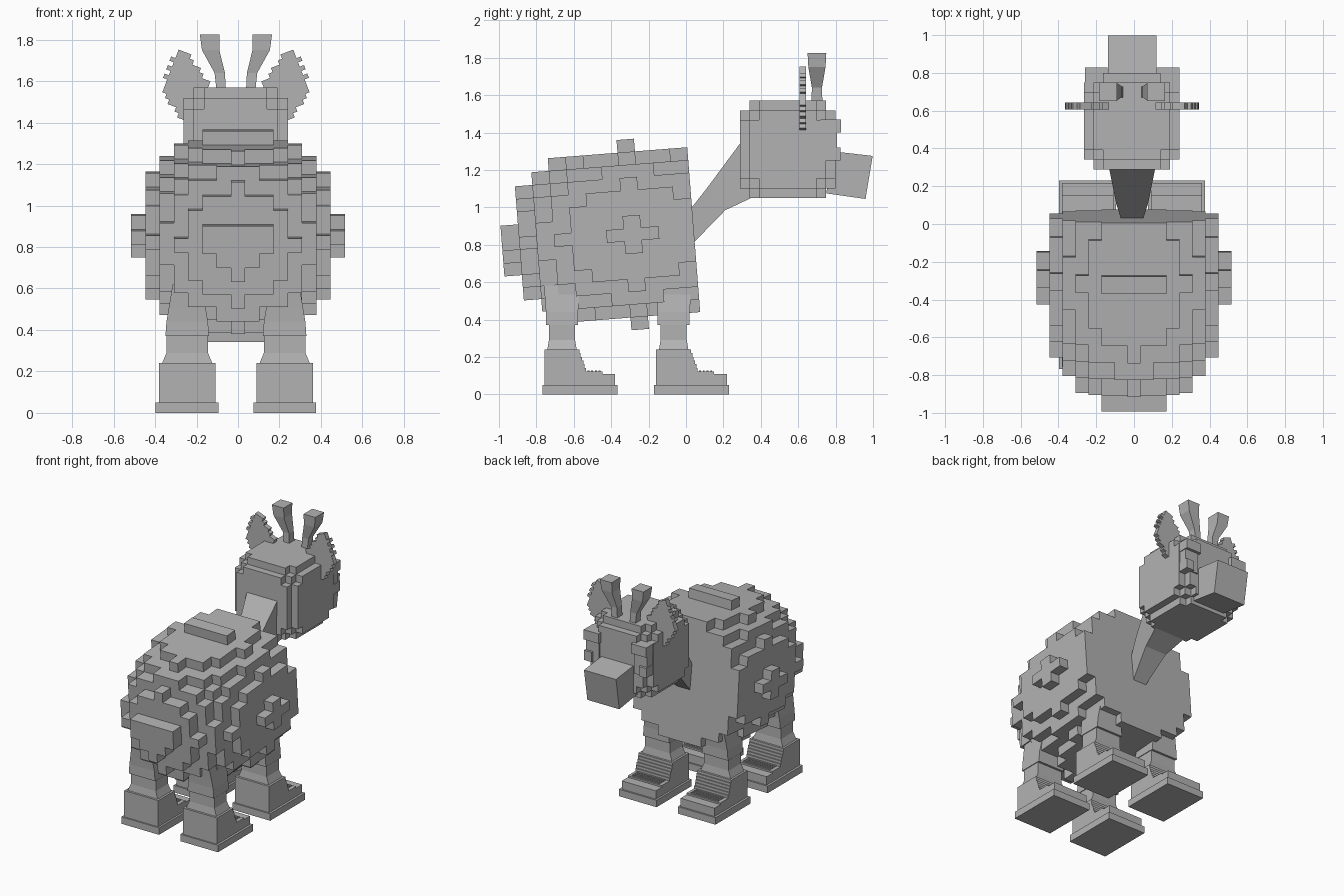
import bpy, bmesh, math
from mathutils import Matrix, Vector

if "Cube" in bpy.data.objects:
    bpy.data.objects.remove(bpy.data.objects["Cube"])

grey = bpy.data.materials.new("plain grey")
grey.use_nodes = True
grey.diffuse_color = (0.45, 0.45, 0.45, 1)
grey.node_tree.nodes["Principled BSDF"].inputs["Base Color"].default_value = grey.diffuse_color
MID = -0.01  # mirror line of head and legs


def finish(name, bm, matrix=None):
    if matrix is not None:
        bm.transform(matrix)
    bmesh.ops.recalc_face_normals(bm, faces=bm.faces)
    mesh = bpy.data.meshes.new(name)
    bm.to_mesh(mesh)
    bm.free()
    mesh.materials.append(grey)
    obj = bpy.data.objects.new(name, mesh)
    bpy.context.scene.collection.objects.link(obj)
    return obj


def side_matrix(s):
    return Matrix.Translation((MID, 0, 0)) @ Matrix.Diagonal((s, 1, 1, 1))


def voxels(name, cells, size, matrix):
    """Outer skin of a set of grid cells centred on whole numbers."""
    bm = bmesh.new()
    cache = {}

    def vert(p):
        if p not in cache:
            cache[p] = bm.verts.new([(c / 2) * d for c, d in zip(p, size)])
        return cache[p]

    for cell in cells:
        for axis in range(3):
            for step in (-1, 1):
                near = list(cell)
                near[axis] += step
                if tuple(near) in cells:
                    continue
                quad = []
                for a, b in ((-1, -1), (1, -1), (1, 1), (-1, 1)):
                    p = [2 * c for c in cell]
                    p[axis] += step
                    p[(axis + 1) % 3] += a * step
                    p[(axis + 2) % 3] += b
                    quad.append(vert(tuple(p)))
                bm.faces.new(quad)
    return finish(name, bm, matrix)


def loft(name, rings, matrix=None):
    """Skin a row of point rings and cap both ends."""
    bm = bmesh.new()
    rows = [[bm.verts.new(p) for p in ring] for ring in rings]
    for a, b in zip(rows, rows[1:]):
        for i in range(len(a)):
            j = (i + 1) % len(a)
            bm.faces.new((a[i], a[j], b[j], b[i]))
    bm.faces.new(rows[0])
    bm.faces.new(rows[-1])
    return finish(name, bm, matrix)


def rect(x, y, z, hx, hy):
    return [(x - hx, y - hy, z), (x + hx, y - hy, z), (x + hx, y + hy, z), (x - hx, y + hy, z)]


def box(name, x, y, z, matrix=None):
    cx, cy, hx, hy = sum(x) / 2, sum(y) / 2, (x[1] - x[0]) / 2, (y[1] - y[0]) / 2
    return loft(name, [rect(cx, cy, h, hx, hy) for h in z], matrix)


def extrude_x(name, profile, hx, matrix):
    return loft(name, [[(x, y, z) for y, z in profile] for x in (-hx, hx)], matrix)


# Body: blocky ball with a flat chest and small raised caps
def in_body(i, j, k):
    if abs(i) == 7:
        return abs(j) + abs(k) <= 1
    if abs(k) == 7:
        return j == 0 and abs(i) <= 2
    if j == -7:
        return -2 <= k <= 1 and abs(i) <= min(2, k + 2)
    return i * i + j * j + k * k <= 52


span = range(-7, 8)
body_cells = {(i, j, k) for i in span for j in range(-7, 4) for k in span if in_body(i, j, k)}
voxels("body", body_cells, (0.0687, 0.0935, 0.068),
       Matrix.Translation((0, -0.285, 0.855)) @ Matrix.Rotation(math.radians(4.5), 4, 'X'))

# Neck: tapered, widening into the head
neck = [(0.0, 0.96, 0.03, 0.80, 0.05), (0.11, 1.10, 0.21, 0.985, 0.085), (0.31, 1.37, 0.37, 1.06, 0.125)]
loft("neck", [[(MID - w, y, z), (MID + w, y, z), (MID + w, v, u), (MID - w, v, u)]
              for y, z, v, u, w in neck])

# Head: cube with notched edges and corners
n = range(10)
head_cells = {(i, j, k) for i in n for j in n for k in n
              if sum(min(c, 9 - c, 2) for c in (i, j, k)) >= 3}
voxels("head", head_cells, (0.0505, 0.051, 0.052),
       Matrix.Translation((MID - 0.0015 - 4.5 * 0.0505, 0.315, 1.076)))

# Snout
extrude_x("snout", [(0.78, 1.30), (0.998, 1.275), (0.96, 1.045), (0.75, 1.075)], 0.128, side_matrix(1))

# Ear outline: first and last cell of each row, from tip to root
ear_rows = [(-4, -2), (-4, -1), (-5, 1), (-4, 2), (-5, 4), (-4, 4), (-5, 4),
            (-4, 4), (-4, 4), (-4, 4), (-3, 4), (-2, 4), (0, 4), (1, 3)]
ear_cells = {(i, 0, 6 - r) for r, (a, b) in enumerate(ear_rows) for i in range(a, b + 1)}
ear_pose = Matrix.Translation((-0.235, 0.625, 1.583)) @ Matrix.Rotation(math.radians(21), 4, 'Y')

for s, side in ((1, "left"), (-1, "right")):
    m = side_matrix(s)
    voxels(side + "_ear", ear_cells, (0.022, 0.035, 0.022), side_matrix(-s if s < 0 else s)
           @ ear_pose if s > 0 else m @ ear_pose)
    # Horn: thin stalk with a leaning, wider tip
    loft(side + "_horn", [rect(0.07, 0.70, 1.54, 0.022, 0.03), rect(0.078, 0.70, 1.64, 0.025, 0.027),
                          rect(0.122, 0.70, 1.75, 0.042, 0.046), rect(0.127, 0.70, 1.825, 0.047, 0.05)], m)
    # Eye with heavy lid
    box(side + "_eye", (0.14, 0.245), (0.72, 0.808), (1.25, 1.40), m)
    box(side + "_eyelid", (0.13, 0.25), (0.72, 0.828), (1.40, 1.47), m)
    box(side + "_cheek", (0.19, 0.25), (0.72, 0.825), (1.25, 1.32), m)

    for pair, y in (("front", 0.0), ("hind", -0.597)):
        pose = m @ Matrix.Translation((0.235, y, 0))
        part = side + "_" + pair
        # Sole
        box(part + "_sole", (-0.15, 0.152), (-0.17, 0.23), (0, 0.05), pose)
        # Boot with a stepped lace slope
        steps = 6
        profile = [(-0.16, 0.05), (0.218, 0.05), (0.218, 0.11), (0.15, 0.11), (0.15, 0.122)]
        for t in range(steps):
            a = 0.062 - 0.007 * t
            profile += [(a, 0.122 + 0.0196 * t), (a, 0.122 + 0.0196 * (t + 1))]
        profile.append((-0.16, 0.24))
        extrude_x(part + "_boot", profile, 0.136, pose)
        # Lace ridges across the instep
        for t in range(4):
            box(part + "_lace", (-0.11, 0.11), (0.07 + 0.02 * t, 0.08 + 0.02 * t), (0.115, 0.129), pose)
        # Leg with a wider knee cuff
        shape = [(0.23, 0.125, 0.08), (0.29, 0.1, 0.07), (0.37, 0.1, 0.07), (0.37, 0.105, 0.086),
                 (0.44, 0.1, 0.086), (0.5, 0.09, 0.09), (0.62, 0.07, 0.1)]
        loft(part + "_leg", [rect(0, -0.066, z, hx, hy) for z, hx, hy in shape], pose)
